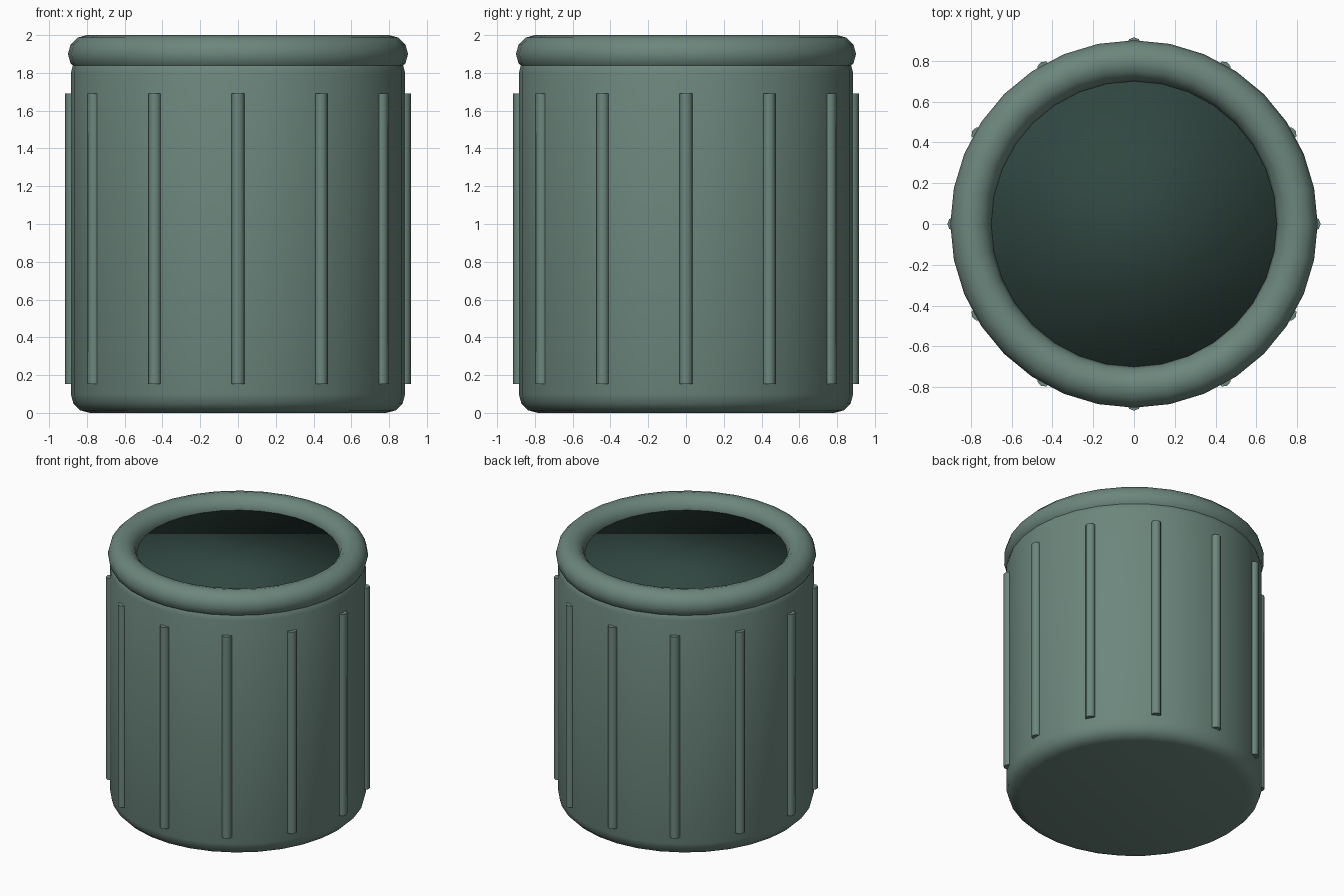
import bpy, math

if "Cube" in bpy.data.objects:
    bpy.data.objects.remove(bpy.data.objects["Cube"])

def material(name, rgb):
    m = bpy.data.materials.new(name)
    m.diffuse_color = (*rgb, 1)
    m.use_nodes = True
    m.node_tree.nodes["Principled BSDF"].inputs["Base Color"].default_value = m.diffuse_color
    return m

green = material("grey green", (0.15, 0.24, 0.203))
dark = material("dark green", (0.03, 0.062, 0.052))

def finish(name, mat, angle=None):
    o = bpy.context.object
    o.name = name
    o.data.materials.append(mat)
    if angle is None:
        bpy.ops.object.shade_smooth()
    else:
        bpy.ops.object.shade_smooth_by_angle(angle=math.radians(angle))
    return o

# Body: drum with rounded top and bottom edges
bpy.ops.mesh.primitive_cylinder_add(vertices=32, radius=0.885, depth=1.9, location=(0, 0, 0.95))
body = bpy.context.object
bevel = body.modifiers.new("rounded_edges", 'BEVEL')
bevel.width, bevel.segments = 0.1, 3
bevel.limit_method, bevel.angle_limit = 'ANGLE', math.radians(40)
bpy.ops.object.modifier_apply(modifier=bevel.name)
finish("body", green, 40)

# Rolled rim
bpy.ops.mesh.primitive_torus_add(major_radius=0.8, minor_radius=0.1, major_segments=32,
                                 minor_segments=12, location=(0, 0, 1.9))
finish("rim", green)

# Dark opening: a shallow plug just above the body top, fully smooth shaded
bpy.ops.mesh.primitive_cylinder_add(vertices=32, radius=0.7, depth=0.04, location=(0, 0, 1.888))
finish("opening", dark)

# Twelve upright ribs around the wall
for i in range(12):
    a = i * math.tau / 12
    bpy.ops.mesh.primitive_cylinder_add(vertices=8, radius=0.035, depth=1.536, rotation=(0, 0, a),
                                        location=(0.88 * math.cos(a), 0.88 * math.sin(a), 0.922))
    finish(f"rib_{i + 1}", green, 50)
